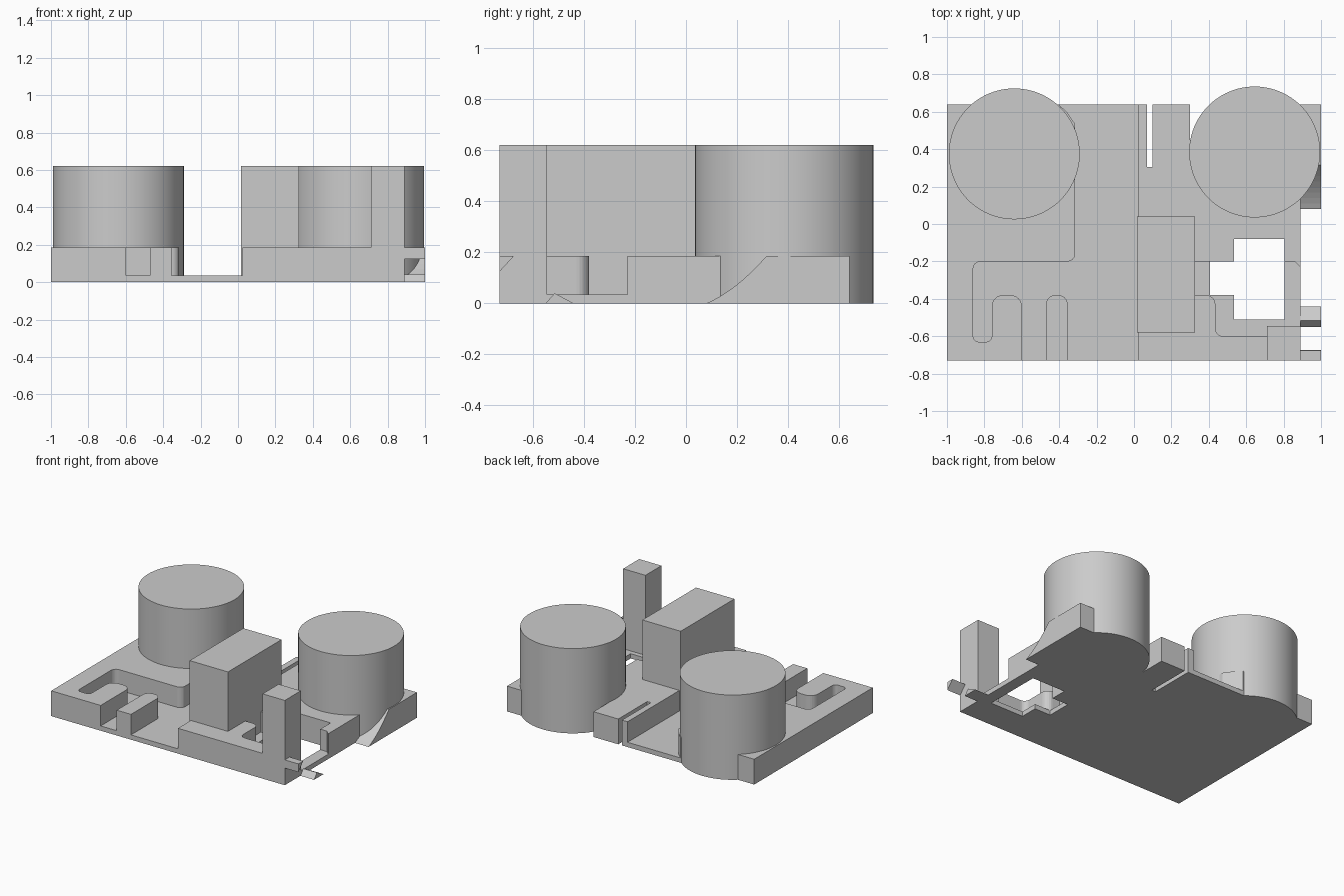
import bpy, bmesh, math
from mathutils import Vector

if "Cube" in bpy.data.objects:
    bpy.data.objects.remove(bpy.data.objects["Cube"])

grey = bpy.data.materials.new("plain grey")
grey.diffuse_color = (0.6, 0.6, 0.6, 1)
grey.use_nodes = True
grey.node_tree.nodes["Principled BSDF"].inputs["Base Color"].default_value = grey.diffuse_color


def rounded(points, steps=6):
    """Replace every (x, y, radius) corner by a fillet; (x, y) stays sharp."""
    out = []
    for i, p in enumerate(points):
        c = Vector(p[:2])
        if len(p) == 2:
            out.append(c)
            continue
        a = (Vector(points[i - 1][:2]) - c).normalized()
        b = (Vector(points[(i + 1) % len(points)][:2]) - c).normalized()
        r = p[2]                      # all filleted corners are square
        centre = c + (a + b) * r
        for k in range(steps + 1):
            t = k / steps * math.pi / 2
            out.append(centre - b * r * math.cos(t) - a * r * math.sin(t))
    return out


def prism(name, points, lo, hi, axis="z"):
    """Extrude an outline along z, or a (y, z) outline along x."""
    bm = bmesh.new()
    pts = rounded(points)
    at = (lambda p, h: (p.x, p.y, h)) if axis == "z" else (lambda p, h: (h, p.x, p.y))
    rings = [[bm.verts.new(at(p, h)) for p in pts] for h in (lo, hi)]
    n = len(pts)
    bm.faces.new(rings[0][::-1])
    bm.faces.new(rings[1])
    for i in range(n):
        j = (i + 1) % n
        bm.faces.new((rings[0][i], rings[0][j], rings[1][j], rings[1][i]))
    bmesh.ops.recalc_face_normals(bm, faces=bm.faces)
    mesh = bpy.data.meshes.new(name)
    bm.to_mesh(mesh)
    bm.free()
    mesh.materials.append(grey)
    ob = bpy.data.objects.new(name, mesh)
    bpy.context.collection.objects.link(ob)
    return ob


def rect(x0, x1, y0, y1):
    return [(x0, y0), (x1, y0), (x1, y1), (x0, y1)]


FLOOR, DECK, TOP = 0.035, 0.185, 0.62

# Thick base plate
base = prism("base_plate", rect(-1, 0.89, -0.73, 0.64), 0, DECK)

# Shallow pockets leave the thin floor, the others go right through
cutters = [
    prism("left_channel_cutter", [
        (0.025, -0.9), (0.025, 0.8), (-0.41, 0.8), (-0.41, 0.645), (-0.36, 0.6),
        (-0.315, 0.535), (-0.315, -0.2, 0.04), (-0.86, -0.2, 0.04),
        (-0.86, -0.63, 0.03), (-0.76, -0.63, 0.03), (-0.76, -0.38, 0.06),
        (-0.6, -0.38, 0.06), (-0.6, -0.9), (-0.47, -0.9), (-0.47, -0.38, 0.05),
        (-0.355, -0.38, 0.05), (-0.355, -0.9)], FLOOR, 0.3),
    prism("right_pocket_cutter", [
        (0.2, -0.2), (0.2, -0.38), (0.435, -0.38, 0.05), (0.435, -0.6, 0.04),
        (0.95, -0.6), (0.95, -0.23), (0.89, -0.23), (0.86, -0.2)], FLOOR, 0.3),
    prism("window_cutter", [
        (0.405, -0.38), (0.535, -0.38), (0.535, -0.51), (0.805, -0.51),
        (0.805, -0.08), (0.535, -0.08), (0.535, -0.2), (0.405, -0.2)], -0.1, 0.4),
    prism("slit_cutter", rect(0.07, 0.1, 0.305, 0.8), -0.1, 0.4),
    prism("notch_cutter", rect(0.3, 0.5, 0.45, 0.8), -0.1, 0.4),
]
for cutter in cutters:
    mod = base.modifiers.new(cutter.name, "BOOLEAN")
    mod.operation, mod.solver, mod.object = "DIFFERENCE", "EXACT", cutter
bpy.context.view_layer.update()
cut_mesh = bpy.data.meshes.new_from_object(
    base.evaluated_get(bpy.context.evaluated_depsgraph_get()))
base.modifiers.clear()
base.data = cut_mesh
for cutter in cutters:
    bpy.data.objects.remove(cutter)

# Two large drums
for name, x, y in (("left_drum", -0.64, 0.375), ("right_drum", 0.645, 0.385)):
    bpy.ops.mesh.primitive_cylinder_add(
        vertices=96, radius=0.35, depth=TOP, location=(x, y, TOP / 2))
    drum = bpy.context.object
    drum.name = name
    drum.data.materials.append(grey)
    bpy.ops.object.shade_smooth_by_angle(angle=math.radians(30))

# Tall centre box and corner post
prism("centre_box", rect(0.015, 0.325, -0.58, 0.04), 0, TOP)
prism("corner_post", rect(0.71, 0.89, -0.73, -0.545), 0, TOP)

# Side block with a hollow curved ramp
ramp = [(0.08 + 0.235 * t, DECK * (0.55 * t + 0.45 * t * t))
        for t in (k / 8 for k in range(9))]
prism("side_ramp_block", ramp + [(0.64, DECK), (0.64, 0)], 0.89, 1, "x")

# Small wedge tabs on the right side
prism("lower_tab", [(-0.55, 0), (-0.44, 0), (-0.515, 0.04)], 0.89, 1, "x")
prism("upper_tab", [(-0.73, 0.125), (-0.675, DECK), (-0.73, DECK)], 0.89, 1, "x")
